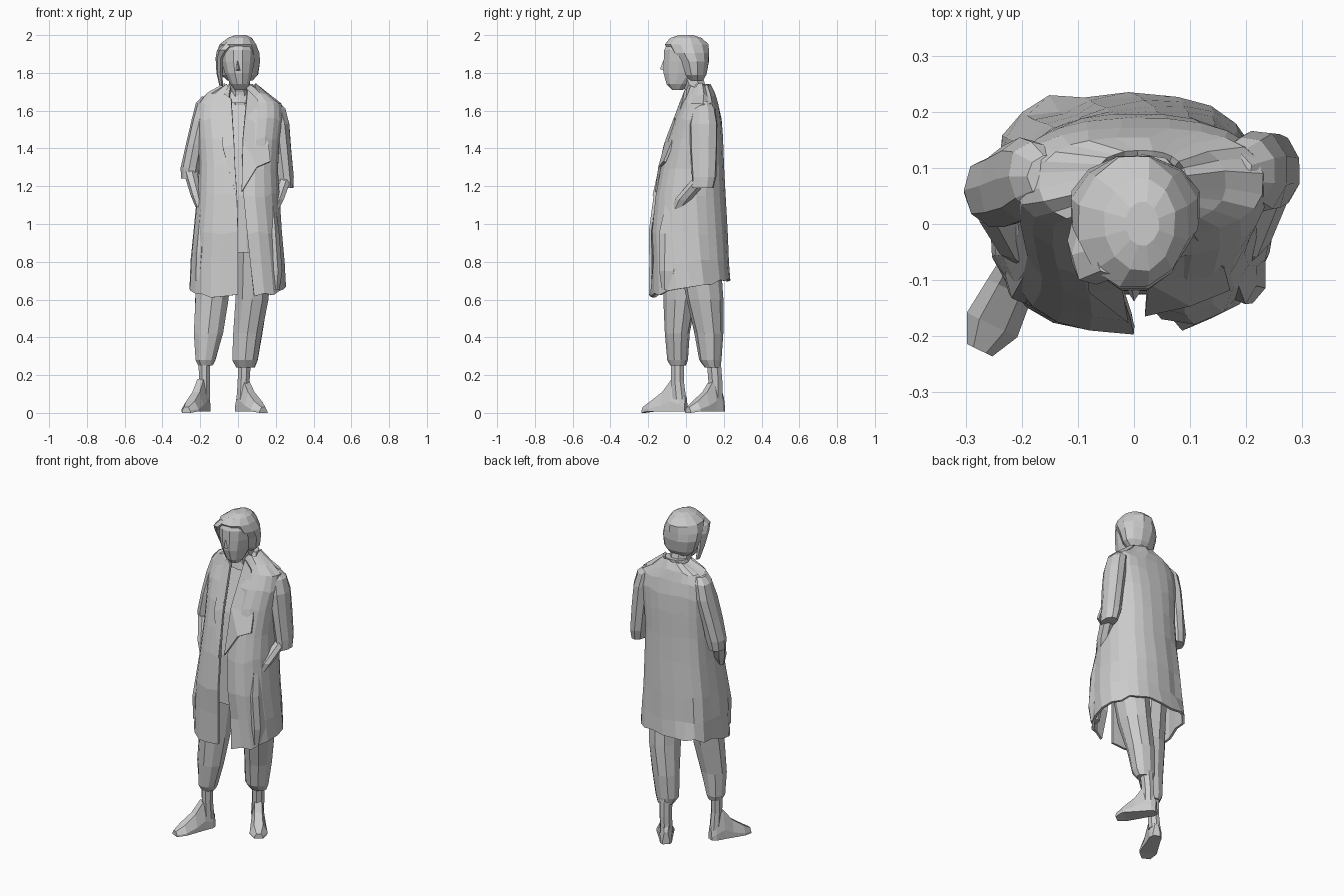
import bpy, math, random
from mathutils import Vector

random.seed(4)


def make(name, verts, faces, thick=0):
    me = bpy.data.meshes.new(name)
    me.from_pydata([tuple(v) for v in verts], [], faces)
    me.update()
    ob = bpy.data.objects.new(name, me)
    bpy.context.collection.objects.link(ob)
    if thick:
        m = ob.modifiers.new("thickness", 'SOLIDIFY')
        m.thickness, m.offset = thick, 0
    return ob


def skin(name, rings, closed=True, thick=0):
    """Join equal rings of points into a faceted surface."""
    n = len(rings[0])
    faces = []
    for r in range(len(rings) - 1):
        for i in range(n if closed else n - 1):
            j = (i + 1) % n
            faces.append((r * n + i, r * n + j, (r + 1) * n + j, (r + 1) * n + i))
    if closed:
        faces.append(tuple(reversed(range(n))))
        faces.append(tuple((len(rings) - 1) * n + i for i in range(n)))
    return make(name, [p for r in rings for p in r], faces, thick)


def stack(name, levels, n=10, rough=0.0):
    """Loft level ellipses, each (z, cx, cy, rx, ry), listed bottom to top."""
    rings = []
    for z, cx, cy, rx, ry in levels:
        ring = []
        for i in range(n):
            a = 2 * math.pi * (i + 0.5) / n
            k = 1 + random.uniform(-rough, rough)
            ring.append(Vector((cx + rx * k * math.cos(a), cy + ry * k * math.sin(a), z)))
        rings.append(ring)
    return skin(name, rings)


def foot(name, heel, toe, ankle_h):
    """Loft upright sections from heel to toe with a flat sole."""
    h, t = Vector((*heel, 0)), Vector((*toe, 0))
    side = (t - h).normalized().cross(Vector((0, 0, 1)))
    rings = []
    for s, w, top in ((0, .02, .08), (.1, .034, .13), (.3, .037, ankle_h),
                      (.52, .043, .11), (.8, .05, .06), (1, .025, .03)):
        c = h.lerp(t, s)
        rings.append([c + side * (w * u) + Vector((0, 0, max(top * v, .008 * (s < .9))))
                      for u, v in ((-1, 0), (1, 0), (1, .35), (.5, 1), (-.5, 1), (-1, .35))])
    return skin(name, rings)


# Feet, ankles and trouser legs
foot("front_foot", (-.165, .0), (-.275, -.225), .18)
foot("rear_foot", (.0, .195), (.135, .01), .18)
stack("front_ankle", [(.07, -.178, -.035, .033, .04), (.17, -.178, -.045, .031, .036),
                      (.3, -.178, -.045, .034, .038)], 8)
stack("rear_ankle", [(.07, .025, .155, .036, .04), (.17, .03, .155, .034, .04),
                     (.3, .035, .145, .038, .04)], 8)
stack("front_trouser_leg", [(.25, -.172, -.042, .04, .042), (.28, -.172, -.045, .055, .056),
                            (.42, -.158, -.045, .08, .066), (.6, -.138, -.03, .09, .087),
                            (.95, -.11, 0, .1, .12)], 10, .04)
stack("rear_trouser_leg", [(.24, .04, .14, .05, .042), (.28, .038, .13, .069, .06),
                           (.42, .05, .123, .08, .076), (.6, .075, .1, .09, .1),
                           (.95, .09, .05, .1, .12)], 10, .04)

# Shirt and neck inside the coat
stack("shirt", [(.85, 0, .01, .18, .14), (1.15, 0, .02, .17, .15), (1.4, 0, .045, .17, .13),
                (1.58, 0, .07, .16, .085), (1.67, .01, .08, .09, .06)], 12)
stack("neck", [(1.6, .01, .065, .065, .06), (1.7, .01, .055, .06, .06),
               (1.8, .005, .02, .06, .07)], 8)

# Long open coat: z, left, right, front, back, opening left, opening right
COAT = [(.66, -.245, .24, -.19, .225, .0, .085),
        (.8, -.24, .235, -.187, .218, .0, .065),
        (.95, -.228, .222, -.19, .212, .0, .05),
        (1.15, -.208, .212, -.165, .202, -.005, .03),
        (1.3, -.2, .205, -.135, .195, -.015, .03),
        (1.45, -.205, .215, -.095, .19, -.03, .035),
        (1.55, -.21, .23, -.055, .182, -.04, .04),
        (1.63, -.205, .225, -.015, .165, -.045, .045),
        (1.68, -.165, .16, .0, .148, -.045, .045),
        (1.73, -.068, .09, .015, .125, -.035, .045)]
N = 24
folds = [random.uniform(-.05, .05) for _ in range(N)]
coat_rings = []
for row, (z, xl, xr, yf, yb, gl, gr) in enumerate(COAT):
    cx, cy, a, b, e = (xl + xr) / 2, (yf + yb) / 2, (xr - xl) / 2, (yb - yf) / 2, 2.5

    def edge(x):
        u = (x - cx) / a
        return math.copysign(abs(u) ** (e / 2), u)
    t0 = -math.acos(edge(gr))
    t1 = 2 * math.pi - math.acos(edge(gl))
    ring = []
    for i in range(N):
        t = t0 + (t1 - t0) * i / (N - 1)
        c, s = math.cos(t), math.sin(t)
        flare = max(0, 1.4 - z)
        k = 1 + (folds[i] * flare if 0 < i < N - 1 else 0)
        if c < -.5 and s > .4:              # boxy fold at the back left corner
            k += .2 * flare
        x = cx + a * min(k, 1.04) * math.copysign(abs(c) ** (2 / e), c)
        y = cy + b * k * math.copysign(abs(s) ** (2 / e), s)
        if i == 0 and .7 < z < 1.5:         # right edge tucks under
            y += .025
        hem = .22 * y + random.uniform(-.014, .01) if row == 0 else random.uniform(-.012, .012)
        ring.append(Vector((x, min(y, .228), z + hem)))
    coat_rings.append(ring)
skin("coat", coat_rings, closed=False, thick=.014)

# Lapels and scarf strip
make("right_lapel", [(.05, .0, 1.71), (.1, -.01, 1.66), (.16, -.075, 1.42), (.17, -.112, 1.33),
                     (.1, -.14, 1.3), (.02, -.158, 1.17), (.025, -.1, 1.45)],
     [(0, 1, 2, 6), (2, 3, 4, 6), (4, 5, 6)], .014)
make("left_lapel", [(-.07, .0, 1.69), (-.09, -.02, 1.62), (-.08, -.115, 1.4), (-.01, -.17, 1.15),
                    (-.02, -.11, 1.42), (-.035, -.02, 1.66)],
     [(0, 1, 5), (1, 2, 4, 5), (2, 3, 4)], .014)
stack("collar_scarf", [(1.64, .01, .06, .09, .075), (1.7, .012, .065, .08, .06),
                       (1.74, .015, .08, .068, .045)], 10, .05)

# Loose three-quarter sleeves, bare forearms and hands in pockets
stack("left_sleeve", [(1.24, -.255, .055, .045, .056), (1.3, -.248, .06, .054, .064),
                      (1.42, -.225, .068, .052, .072), (1.55, -.195, .08, .053, .078),
                      (1.64, -.175, .085, .05, .064), (1.675, -.155, .085, .035, .04)], 9, .06)
stack("left_forearm", [(1.09, -.2, -.045, .025, .03), (1.15, -.218, -.02, .032, .045),
                       (1.28, -.252, .04, .038, .045)], 7)
stack("right_sleeve", [(1.19, .255, .09, .04, .06), (1.25, .25, .095, .048, .066),
                       (1.4, .233, .095, .052, .072), (1.53, .218, .095, .056, .076),
                       (1.61, .2, .095, .053, .064), (1.65, .165, .09, .045, .042)], 9, .06)
stack("right_forearm", [(1.08, .195, -.045, .025, .03), (1.13, .212, -.015, .034, .045),
                        (1.24, .25, .08, .036, .045)], 7)

# Sagging pocket folds on the coat front
stack("right_pocket", [(.65, .2, -.1, .022, .03), (.75, .205, -.09, .032, .055),
                       (.95, .192, -.085, .03, .06), (1.12, .18, -.06, .02, .045)], 7, .06)
stack("left_pocket", [(.7, -.21, -.09, .022, .04), (.85, -.2, -.09, .03, .055),
                      (1.1, -.185, -.06, .02, .045)], 7, .06)

# Head and nose
stack("head", [(1.71, .012, -.045, .03, .03), (1.74, .01, -.04, .052, .065),
               (1.8, .003, -.015, .076, .108), (1.86, .0, -.01, .09, .112),
               (1.92, .0, -.006, .095, .114), (1.97, .0, -.005, .07, .09)], 12)
make("nose", [(-.003, -.118, 1.87), (-.018, -.11, 1.81), (.018, -.11, 1.81), (0, -.138, 1.82)],
     [(0, 1, 3), (0, 3, 2), (1, 2, 3), (0, 2, 1)])

# Bobbed hair with a side-swept lock
stack("hair", [(1.76, .01, .05, .07, .04), (1.79, .008, .045, .1, .064),
               (1.86, .003, .037, .116, .085), (1.905, 0, .018, .115, .105),
               (1.95, 0, .002, .1, .12), (1.985, .01, .0, .065, .085),
               (2.0, .015, .0, .03, .04)], 12, .03)
stack("swept_lock", [(1.73, -.088, .01, .01, .018), (1.8, -.098, -.005, .016, .03),
                     (1.88, -.096, -.03, .022, .05), (1.92, -.075, -.055, .036, .055),
                     (1.96, -.035, -.045, .04, .05)], 7, .05)
